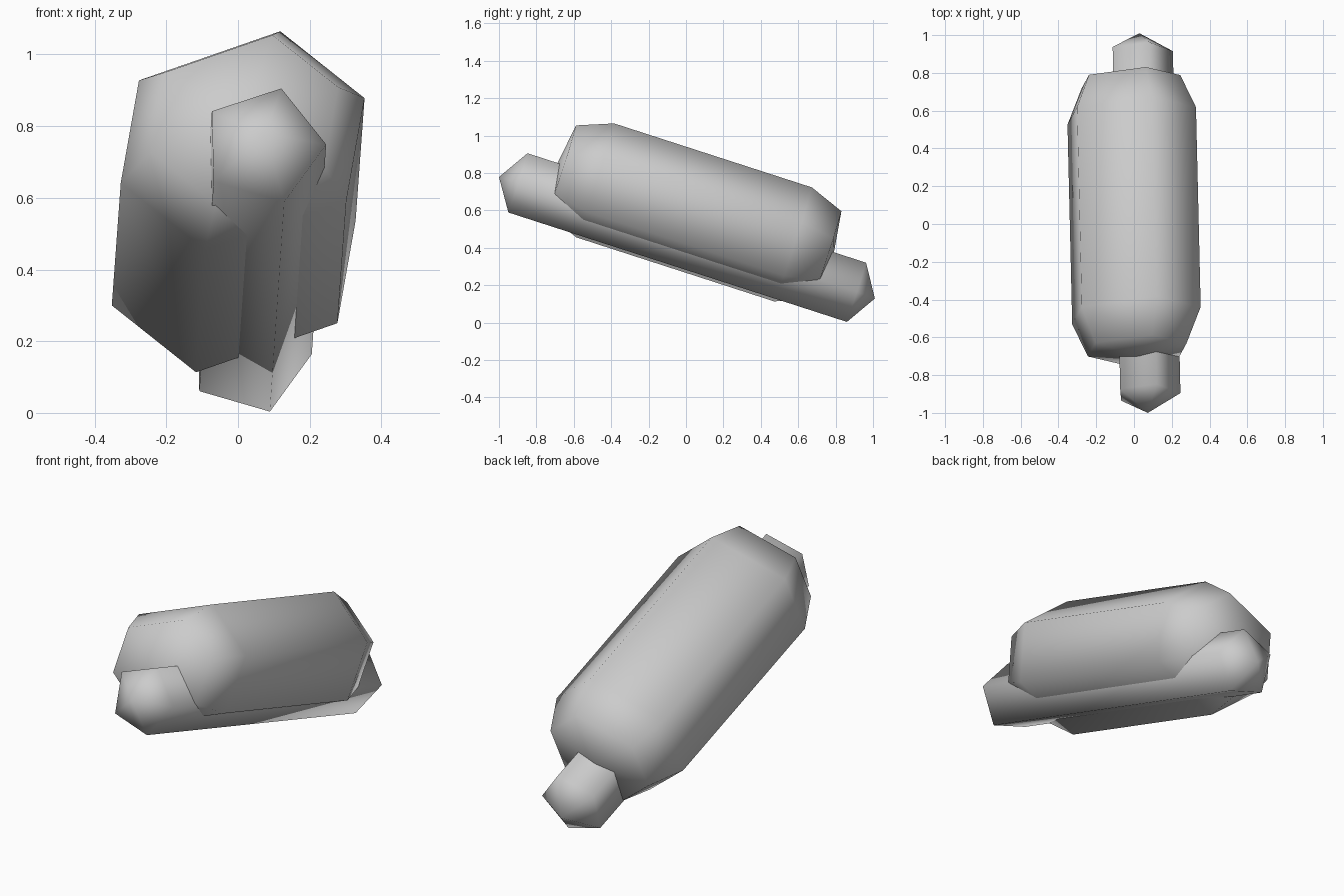
import bpy, bmesh, math
from mathutils import Vector

cube = bpy.data.objects.get("Cube")
if cube:
    bpy.data.objects.remove(cube, do_unlink=True)

grey = bpy.data.materials.new("plain_grey")
grey.use_nodes = True
colour = (0.6, 0.6, 0.6, 1)
grey.diffuse_color = colour
grey.node_tree.nodes["Principled BSDF"].inputs["Base Color"].default_value = colour


def profile(sides, radius, start, stretch=0.0):
    """Regular polygon, pulled apart along its start direction."""
    a0 = math.radians(start)
    points = []
    for k in range(sides):
        turn = 2 * math.pi * k / sides
        side = 1 if math.cos(turn) > 0 else -1
        points.append((radius * math.cos(a0 + turn) + side * stretch * math.cos(a0),
                       radius * math.sin(a0 + turn) + side * stretch * math.sin(a0)))
    return points


def capsule(name, front, back, sections, tip):
    """Loft along front-back; sections are (profile, distance past the end)."""
    front, back = Vector(front), Vector(back)
    axis = (back - front).normalized()
    right = axis.cross(Vector((0, 0, 1))).normalized()
    up = right.cross(axis)
    bm = bmesh.new()

    def ring(points, centre):
        return [bm.verts.new(centre + right * a + up * b) for a, b in points]

    rings = [ring(p, front - axis * d) for p, d in reversed(sections)]
    rings += [ring(p, back + axis * d) for p, d in sections]
    for r0, r1 in zip(rings, rings[1:]):
        for i in range(len(r0)):
            j = (i + 1) % len(r0)
            bm.faces.new((r0[i], r0[j], r1[j], r1[i]))

    # pointed ends
    for r, point in ((rings[0], front - axis * tip), (rings[-1], back + axis * tip)):
        apex = bm.verts.new(point)
        for i in range(len(r)):
            bm.faces.new((r[i], r[(i + 1) % len(r)], apex))

    bmesh.ops.recalc_face_normals(bm, faces=bm.faces)
    for face in bm.faces:
        face.smooth = True
    mesh = bpy.data.meshes.new(name)
    bm.to_mesh(mesh)
    bm.free()
    mesh.materials.append(grey)
    obj = bpy.data.objects.new(name, mesh)
    bpy.context.collection.objects.link(obj)
    return obj


# Wide six-sided body with chamfered ends
capsule("large_body", (0.013, -0.485, 0.76), (-0.012, 0.572, 0.418),
        [(profile(6, 0.305, 20, 0.058), 0), (profile(6, 0.237, 20, 0.042), 0.19)], 0.225)

# Slim five-sided rod running through its underside
capsule("slim_rod", (0.071, -0.90, 0.746), (0.031, 0.91, 0.161),
        [(profile(5, 0.175, 1), 0)], 0.105)
